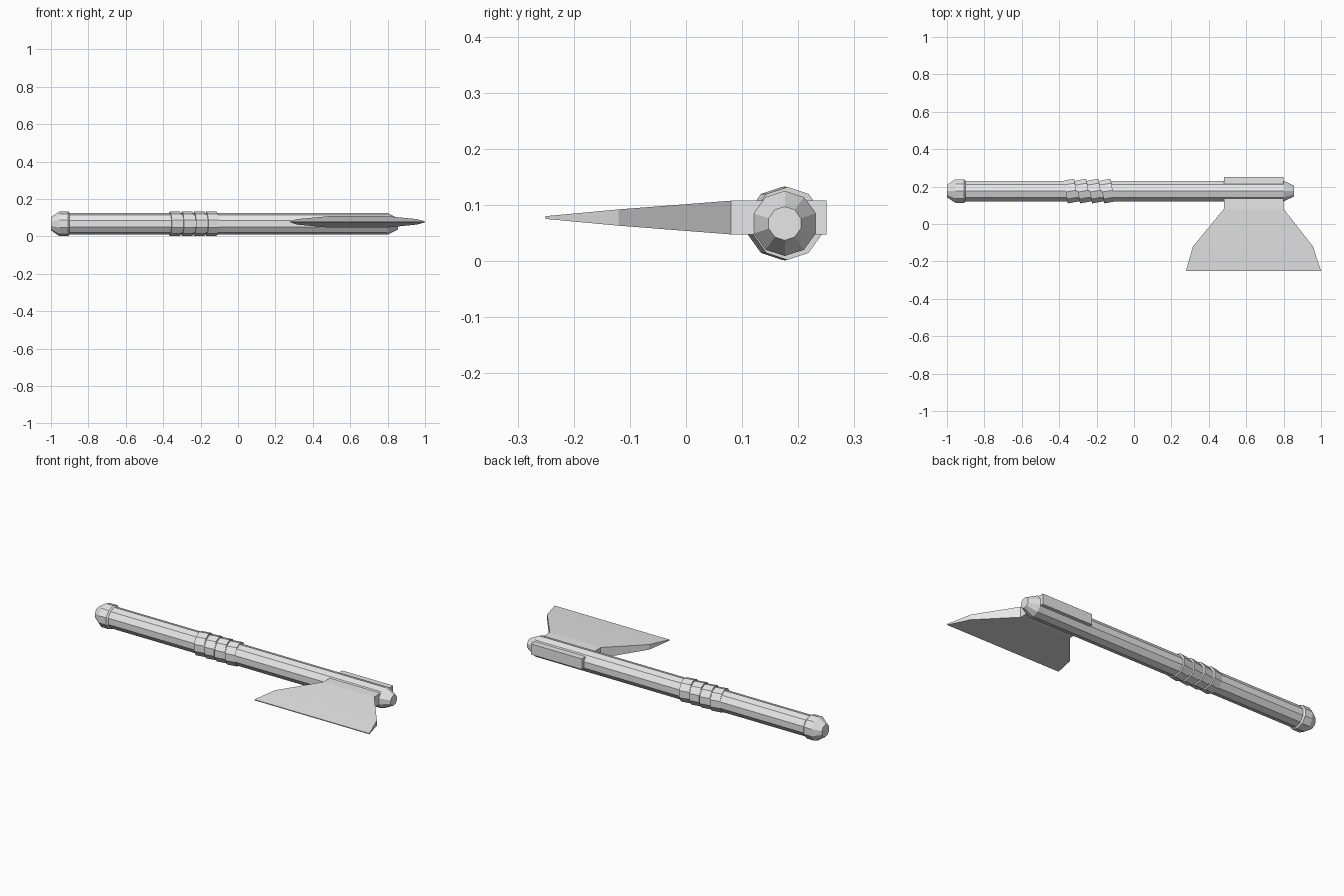
import bpy, bmesh, math
from mathutils import Matrix, Vector

cube = bpy.data.objects.get("Cube")
if cube:
    bpy.data.objects.remove(cube, do_unlink=True)

SIDES = 10
AXIS_Y, AXIS_Z = 0.176, 0.067

grey = bpy.data.materials.new("plain_grey")
grey.use_nodes = True
grey.diffuse_color = (0.8, 0.8, 0.8, 1)
grey.node_tree.nodes["Principled BSDF"].inputs["Base Color"].default_value = grey.diffuse_color


def loft(name, rings, matrix=Matrix()):
    """Skin a row of matching vertex rings and close both ends."""
    bm = bmesh.new()
    loops = [[bm.verts.new(p) for p in ring] for ring in rings]
    n = len(loops[0])
    for a, b in zip(loops, loops[1:]):
        for i in range(n):
            j = (i + 1) % n
            bm.faces.new((a[i], a[j], b[j], b[i]))
    bm.faces.new(loops[0])
    bm.faces.new(loops[-1])
    bmesh.ops.recalc_face_normals(bm, faces=bm.faces)
    mesh = bpy.data.meshes.new(name)
    bm.to_mesh(mesh)
    bm.free()
    mesh.materials.append(grey)
    obj = bpy.data.objects.new(name, mesh)
    obj.matrix_world = matrix
    bpy.context.collection.objects.link(obj)
    return obj


def turned(name, profile, x=0.0, tilt=0.0):
    """Ten-sided part turned around the handle axis from (x, radius) points."""
    angles = [math.tau * i / SIDES for i in range(SIDES)]
    rings = [[Vector((px, r * math.sin(a), r * math.cos(a))) for a in angles]
             for px, r in profile]
    place = Matrix.Translation((x, AXIS_Y, AXIS_Z)) @ Matrix.Rotation(tilt, 4, "Z")
    return loft(name, rings, place)


# Handle with rounded pommel and tapered tip
turned("handle", [(-1.0, 0.035), (-0.955, 0.066), (-0.908, 0.066),
                  (-0.9, 0.058), (0.8, 0.058), (0.856, 0.03)])

# Slanted grip bands
for i in range(4):
    turned(f"grip_band_{i + 1}", [(-0.028, 0.065), (0.028, 0.065)],
           x=-0.337 + 0.065 * i, tilt=math.radians(10))

# Axe head: sections given as y, left x, right x, half thickness
sections = [(0.25, 0.48, 0.8, 0.03), (0.08, 0.48, 0.8, 0.03),
            (-0.12, 0.315, 0.957, 0.0145), (-0.25, 0.278, 1.0, 0.0025)]
loft("axe_head", [[(x0, y, -t), (x1, y, -t), (x1, y, t), (x0, y, t)]
                  for y, x0, x1, t in sections],
     Matrix.Translation((0, 0, 0.0775)))
